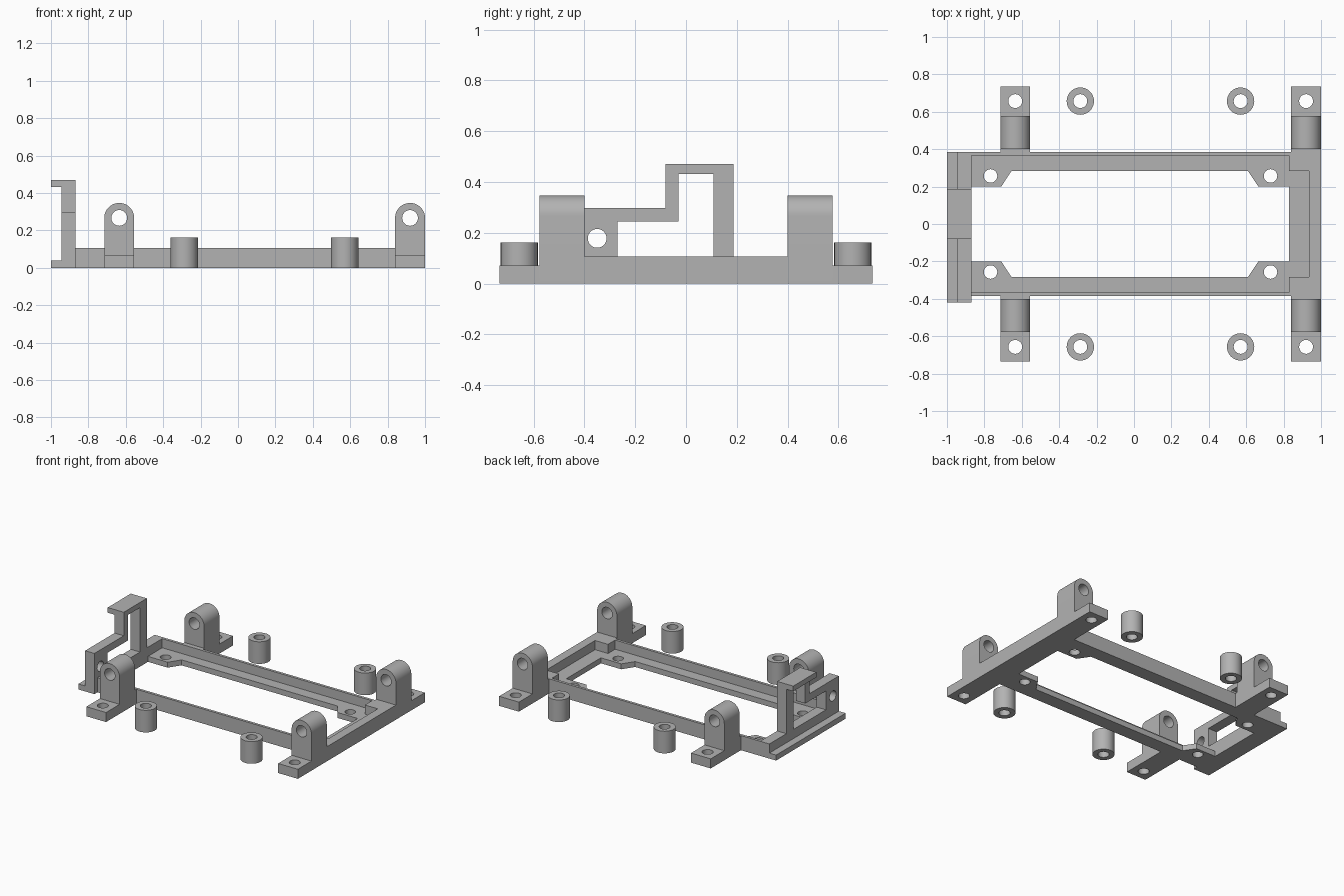
import bpy, bmesh, math
from mathutils import Vector

if "Cube" in bpy.data.objects:
    bpy.data.objects.remove(bpy.data.objects["Cube"], do_unlink=True)

grey = bpy.data.materials.new("plain grey")
grey.use_nodes = True
colour = (0.45, 0.45, 0.45, 1)
grey.diffuse_color = colour
grey.node_tree.nodes["Principled BSDF"].inputs["Base Color"].default_value = colour

# Where a profile's (a, b) and its depth h go for each extrusion axis
AXES = {"x": lambda a, b, h: (h, a, b),
        "y": lambda a, b, h: (a, h, b),
        "z": lambda a, b, h: (a, b, h)}


def circle(a, b, r, n=40):
    return [(a + r * math.cos(2 * math.pi * i / n), b + r * math.sin(2 * math.pi * i / n)) for i in range(n)]


def rect(a0, b0, a1, b1):
    return [(a0, b0), (a1, b0), (a1, b1), (a0, b1)]


def extrude(name, loops, start, end, axis="z"):
    """Fill an outline with its holes and extrude it along an axis."""
    bm = bmesh.new()
    place = AXES[axis]
    for loop in loops:
        verts = [bm.verts.new(place(a, b, start)) for a, b in loop]
        for i, v in enumerate(verts):
            bm.edges.new((v, verts[i - 1]))
    bmesh.ops.triangle_fill(bm, use_beauty=True, edges=bm.edges[:], normal=Vector(place(0, 0, 1)))
    result = bmesh.ops.extrude_face_region(bm, geom=bm.faces[:], use_keep_orig=True)
    moved = [g for g in result["geom"] if isinstance(g, bmesh.types.BMVert)]
    bmesh.ops.translate(bm, verts=moved, vec=Vector(place(0, 0, end - start)))
    bmesh.ops.recalc_face_normals(bm, faces=bm.faces[:])
    mesh = bpy.data.meshes.new(name)
    bm.to_mesh(mesh)
    bm.free()
    mesh.materials.append(grey)
    obj = bpy.data.objects.new(name, mesh)
    bpy.context.collection.objects.link(obj)
    bpy.ops.object.select_all(action="DESELECT")
    obj.select_set(True)
    bpy.context.view_layer.objects.active = obj
    bpy.ops.object.shade_smooth_by_angle(angle=math.radians(30))
    return obj


def mirrored(points):
    """Complete an outline by reflecting its back half to the front."""
    return points + [(x, -y) for x, y in reversed(points)]


RAIL, LEDGE, FOOT = 0.107, 0.04, 0.07
LUGS = (-0.635, 0.92)
HALF = 0.08

# Frame wall around the stepped pocket
pocket = mirrored([(-0.87, 0.365), (0.83, 0.365), (0.83, 0.283), (0.935, 0.283)])
a, b = LUGS[0] - HALF, LUGS[0] + HALF
wall = mirrored([(-0.945, 0.385), (a, 0.385), (a, 0.4), (b, 0.4), (b, 0.385), (0.84, 0.385), (0.84, 0.4), (1, 0.4)])
extrude("frame_wall", [wall, pocket], 0, RAIL)

# Low ledge with corner tabs and screw holes
opening = mirrored([(-0.8699, 0.2), (-0.71, 0.2), (-0.655, 0.283), (0.61, 0.283), (0.665, 0.2), (0.83, 0.2)])
screws = [circle(x, s * 0.257, 0.036) for x in (-0.767, 0.73) for s in (1, -1)]
extrude("board_ledge", [pocket, opening] + screws, 0, LEDGE)

# Lugs with arched tops, and their screw feet
for x, end in zip(LUGS, ("right", "left")):
    arch = [(x + HALF * math.cos(math.pi * i / 24), 0.267 + HALF * math.sin(math.pi * i / 24)) for i in range(25)]
    profile = [(x - HALF, 0), (x + HALF, 0)] + arch
    for s, side in ((1, "back"), (-1, "front")):
        extrude(f"{side}_{end}_lug", [profile, circle(x, 0.267, 0.042)], s * 0.4, s * 0.578, "y")
        foot = rect(x - HALF, s * 0.578, x + HALF, s * 0.735)
        extrude(f"{side}_{end}_foot", [foot, circle(x, s * 0.657, 0.037)], 0, FOOT)

# Loose tubular spacers
for x, end in ((-0.287, "right"), (0.57, "left")):
    for s, side in ((1, "back"), (-1, "front")):
        extrude(f"{side}_{end}_spacer", [circle(x, s * 0.657, 0.073), circle(x, s * 0.657, 0.037)], 0, 0.162)

# Stepped connector bracket on the right end
step = [(-0.42, RAIL), (-0.27, RAIL), (-0.27, 0.245), (-0.03, 0.245), (-0.03, 0.432), (0.108, 0.432),
        (0.108, RAIL), (0.187, RAIL), (0.187, 0.47), (-0.08, 0.47), (-0.08, 0.298), (-0.42, 0.298)]
extrude("bracket_arm", [step, circle(-0.35, 0.178, 0.037)], -0.945, -0.87, "x")
extrude("bracket_hook", [rect(-1, -0.08, -0.945, 0.187)], 0.432, 0.47)
extrude("bracket_sill", [rect(-1, -0.42, -0.945, 0.385)], 0, LEDGE)
extrude("bracket_base", [rect(-0.945, -0.42, -0.87, -0.385)], 0, RAIL)
